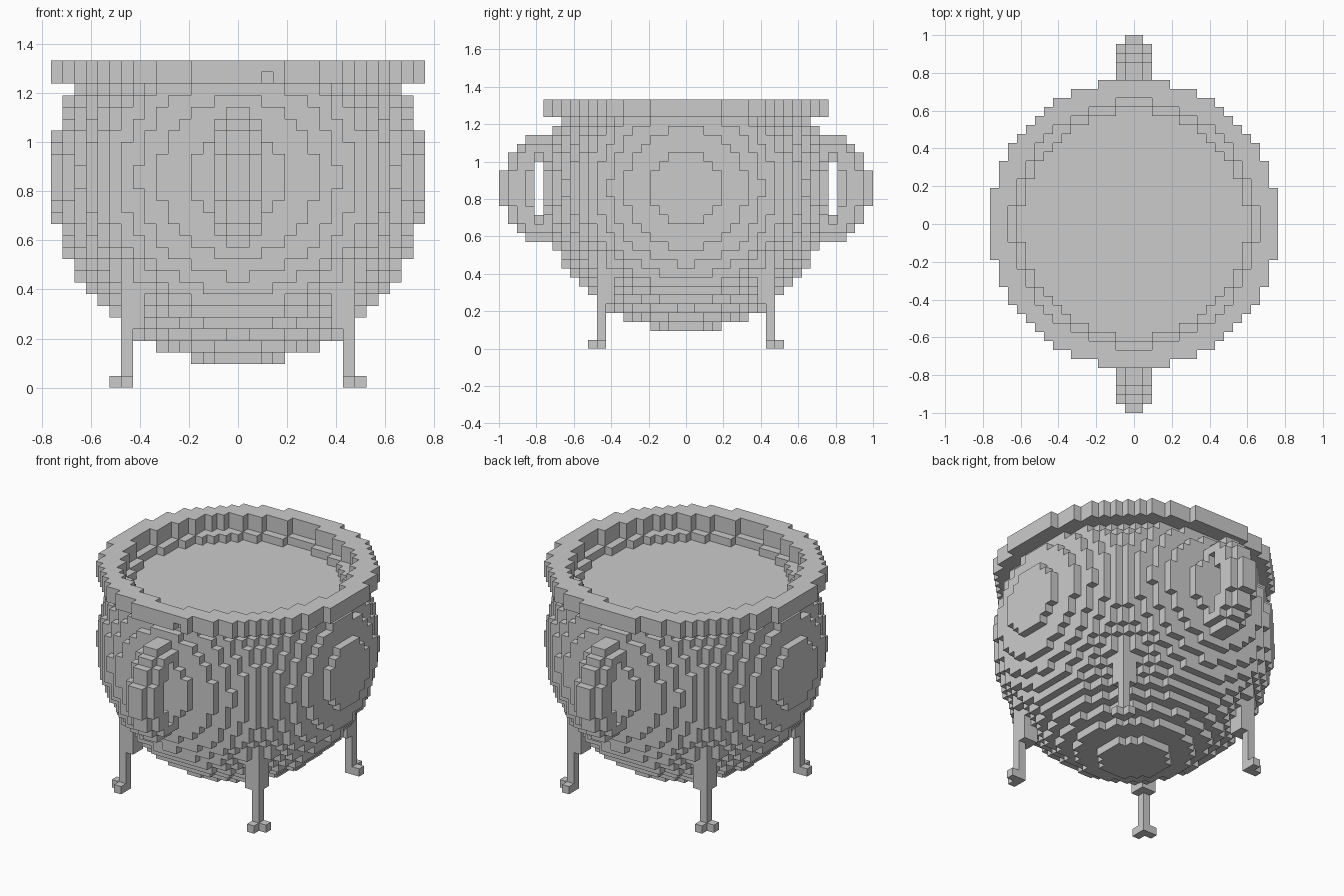
import bpy, bmesh, math

cube = bpy.data.objects.get("Cube")
if cube:
    bpy.data.objects.remove(cube)

S = 2 / 42        # edge of one block
R = 16            # pot radius in blocks
MID = 18          # height of the pot's centre in blocks

iron = bpy.data.materials.new("iron_grey")
iron.use_nodes = True
iron.diffuse_color = (0.6, 0.6, 0.6, 1)
iron.node_tree.nodes["Principled BSDF"].inputs["Base Color"].default_value = (0.6, 0.6, 0.6, 1)


def block_object(name, cells):
    """Outer skin of a set of blocks, with coplanar faces joined."""
    bm = bmesh.new()
    corners = {}

    def corner(p):
        if p not in corners:
            corners[p] = bm.verts.new([c * S for c in p])
        return corners[p]

    for cell in cells:
        for axis in range(3):
            u, v = (axis + 1) % 3, (axis + 2) % 3
            for side in (0, 1):
                near = list(cell)
                near[axis] += 2 * side - 1
                if tuple(near) in cells:
                    continue
                loop = []
                for du, dv in ((0, 0), (1, 0), (1, 1), (0, 1)):
                    p = list(cell)
                    p[axis] += side
                    p[u] += du
                    p[v] += dv
                    loop.append(corner(tuple(p)))
                bm.faces.new(loop if side else loop[::-1])
    bmesh.ops.dissolve_limit(bm, angle_limit=math.radians(1),
                             verts=bm.verts[:], edges=bm.edges[:])
    mesh = bpy.data.meshes.new(name)
    bm.to_mesh(mesh)
    bm.free()
    mesh.materials.append(iron)
    ob = bpy.data.objects.new(name, mesh)
    bpy.context.collection.objects.link(ob)
    return ob


def r2(x, y):
    return (x + 0.5) ** 2 + (y + 0.5) ** 2


def flip(cells, sx, sy):
    """Mirror blocks across the chosen axes."""
    return {(x if sx > 0 else -1 - x, y if sy > 0 else -1 - y, z) for x, y, z in cells}


span = range(-R, R)
plan = [(x, y) for x in span for y in span if r2(x, y) <= R * R]

# Round pot, cut off under the rim, with a narrow mouth
LIQUID_TOP, RIM_BASE, RIM_TOP = 25, 26, 28
MOUTH, RIM_HOLE = 160, 186
ball = {(x, y, z) for x, y in plan for z in range(2, RIM_BASE)
        if r2(x, y) + (z + 0.5 - MID) ** 2 <= R * R}
liquid = {c for c in ball if c[2] == LIQUID_TOP - 1 and r2(c[0], c[1]) <= MOUTH}
opening = {c for c in ball if c[2] >= LIQUID_TOP and r2(c[0], c[1]) <= MOUTH}
block_object("pot_body", ball - opening - liquid)
block_object("liquid", liquid)

# Flat rim with one chipped block at the front
rim = {(x, y, z) for x, y in plan for z in range(RIM_BASE, RIM_TOP) if r2(x, y) > RIM_HOLE}
rim.discard((2, -R, RIM_BASE))
block_object("rim", rim)

# Ring handles: half-heights outward from the pot, for the core and the thin sides
core_out, core_hole = (6, 6, 6, 5, 4, 2), (3, 3, 0, 0, 0, 0)
side_out, side_hole = (5, 5, 5, 4, 2, 0), (4, 4, 2, 0, 0, 0)
handle = set()
for x in range(-2, 2):
    outs, holes = (core_out, core_hole) if x in (-1, 0) else (side_out, side_hole)
    for i, (out, hole) in enumerate(zip(outs, holes)):
        for h in range(hole, out):
            handle |= {(x, R - 1 + i, MID + h), (x, R - 1 + i, MID - 1 - h)}
handle -= ball
block_object("back_handle", handle)
block_object("front_handle", flip(handle, 1, -1))

# Four corner legs: slim post, thicker top and a two-toed foot
leg = {(9, 9, z) for z in range(10)}
leg |= {(x, y, z) for x, y in ((8, 8), (8, 9), (9, 8)) for z in range(5, 9)}
leg |= {(10, 9, 0), (9, 10, 0)}
leg -= ball
for depth, sy in (("front", -1), ("back", 1)):
    for hand, sx in (("left", 1), ("right", -1)):
        block_object(f"{depth}_{hand}_leg", flip(leg, sx, sy))
